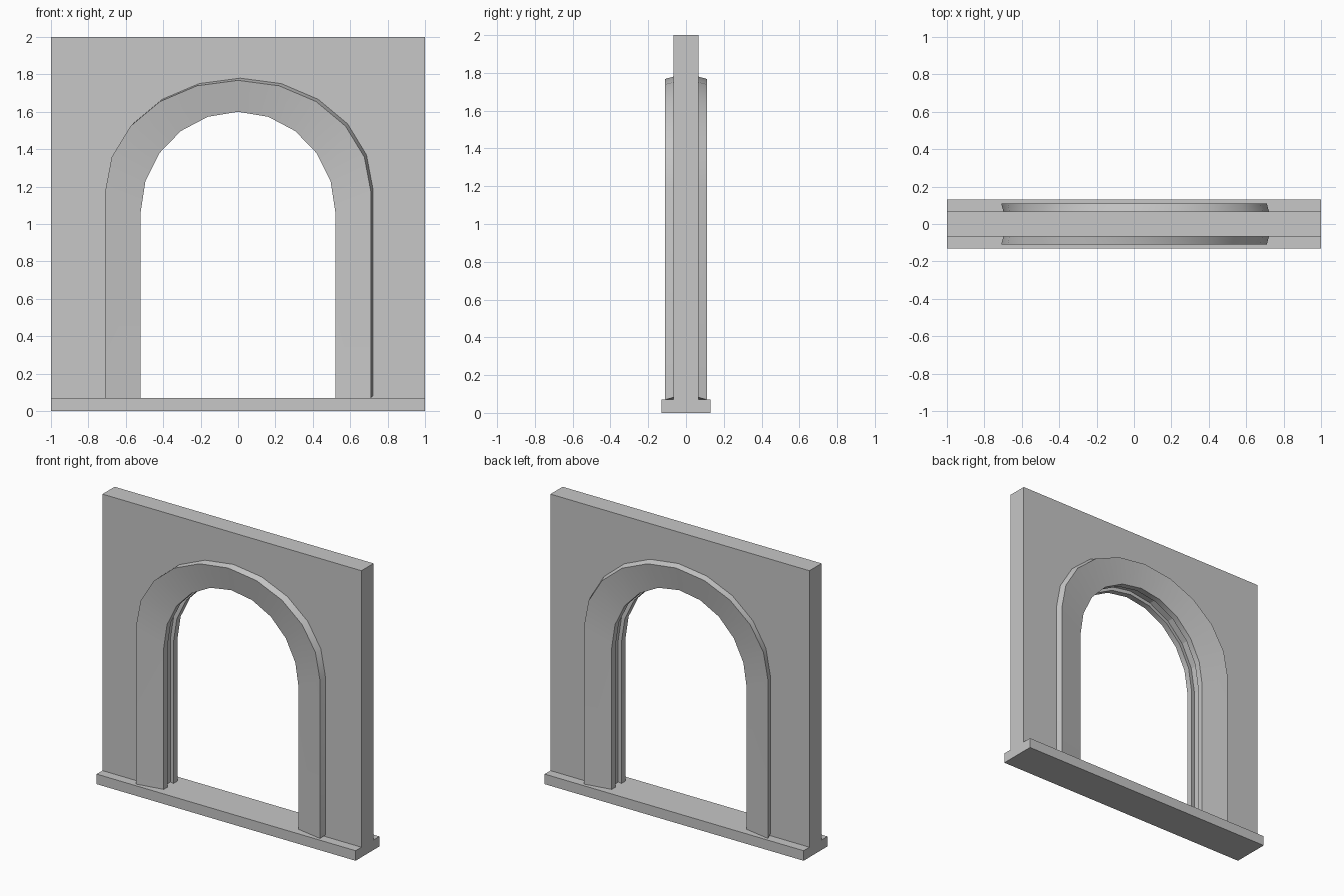
import bpy, bmesh, math

if "Cube" in bpy.data.objects:
    bpy.data.objects.remove(bpy.data.objects["Cube"])

STONE = bpy.data.materials.new("stone_grey")
STONE.diffuse_color = (0.57, 0.57, 0.57, 1)
STONE.use_nodes = True
STONE.node_tree.nodes["Principled BSDF"].inputs["Base Color"].default_value = STONE.diffuse_color
BASE_Z = 0.07
STEPS = 10


def arch(rx, rz, cz, dx=0.0, dz=0.0):
    """Left foot, elliptical head in equal angle steps, right foot."""
    pts = [(-rx, BASE_Z)]
    for i in range(STEPS + 1):
        t = math.pi * (1 - i / STEPS)
        pts.append((rx * math.cos(t), cz + rz * math.sin(t)))
    pts.append((rx, BASE_Z))
    return [(x + dx, z + dz) for x, z in pts]


def finish(name, bm, smooth=False):
    bmesh.ops.recalc_face_normals(bm, faces=bm.faces)
    me = bpy.data.meshes.new(name)
    bm.to_mesh(me)
    bm.free()
    me.materials.append(STONE)
    ob = bpy.data.objects.new(name, me)
    bpy.context.collection.objects.link(ob)
    if smooth:
        bpy.ops.object.select_all(action='DESELECT')
        ob.select_set(True)
        bpy.context.view_layer.objects.active = ob
        bpy.ops.object.shade_smooth_by_angle(angle=math.radians(30))
    return ob


def extrude_outline(name, outline, half_depth):
    bm = bmesh.new()
    face = bm.faces.new([bm.verts.new((x, -half_depth, z)) for x, z in outline])
    res = bmesh.ops.extrude_face_region(bm, geom=[face], use_keep_orig=True)
    moved = [v for v in res["geom"] if isinstance(v, bmesh.types.BMVert)]
    bmesh.ops.translate(bm, verts=moved, vec=(0, 2 * half_depth, 0))
    return finish(name, bm)


def arch_trim(name, side):
    """Splayed moulding: high outer rim, face sloping in to a lip in the opening."""
    rings = [
        (arch(0.71, 0.593, 1.175), 0.11),                # outer rim
        (arch(0.521, 0.54, 1.06), 0.075),                # inner lip, front
        (arch(0.521, 0.54, 1.06), 0.033),                # inner lip, back
        (arch(0.71, 0.593, 1.175, 0.012, 0.012), 0.066),  # rim at the wall
    ]
    bm = bmesh.new()
    loops = [[bm.verts.new((x, side * y, z)) for x, z in pts] for pts, y in rings]
    for k in range(4):
        a, b = loops[k], loops[(k + 1) % 4]
        for i in range(len(a) - 1):
            bm.faces.new((a[i], a[i + 1], b[i + 1], b[i]))
    for end in (0, -1):
        bm.faces.new([loop[end] for loop in loops])
    return finish(name, bm, smooth=True)


# base sill
extrude_outline("base_sill", [(-1, 0), (1, 0), (1, BASE_Z), (-1, BASE_Z)], 0.131)

# wall with a slightly wider opening, leaving a groove between the lips
opening = arch(0.55, 0.57, 1.06)
extrude_outline("wall", [(1, BASE_Z), (1, 2), (-1, 2), (-1, BASE_Z)] + opening, 0.067)

# mouldings on both faces
arch_trim("front_arch_trim", -1)
arch_trim("back_arch_trim", 1)
